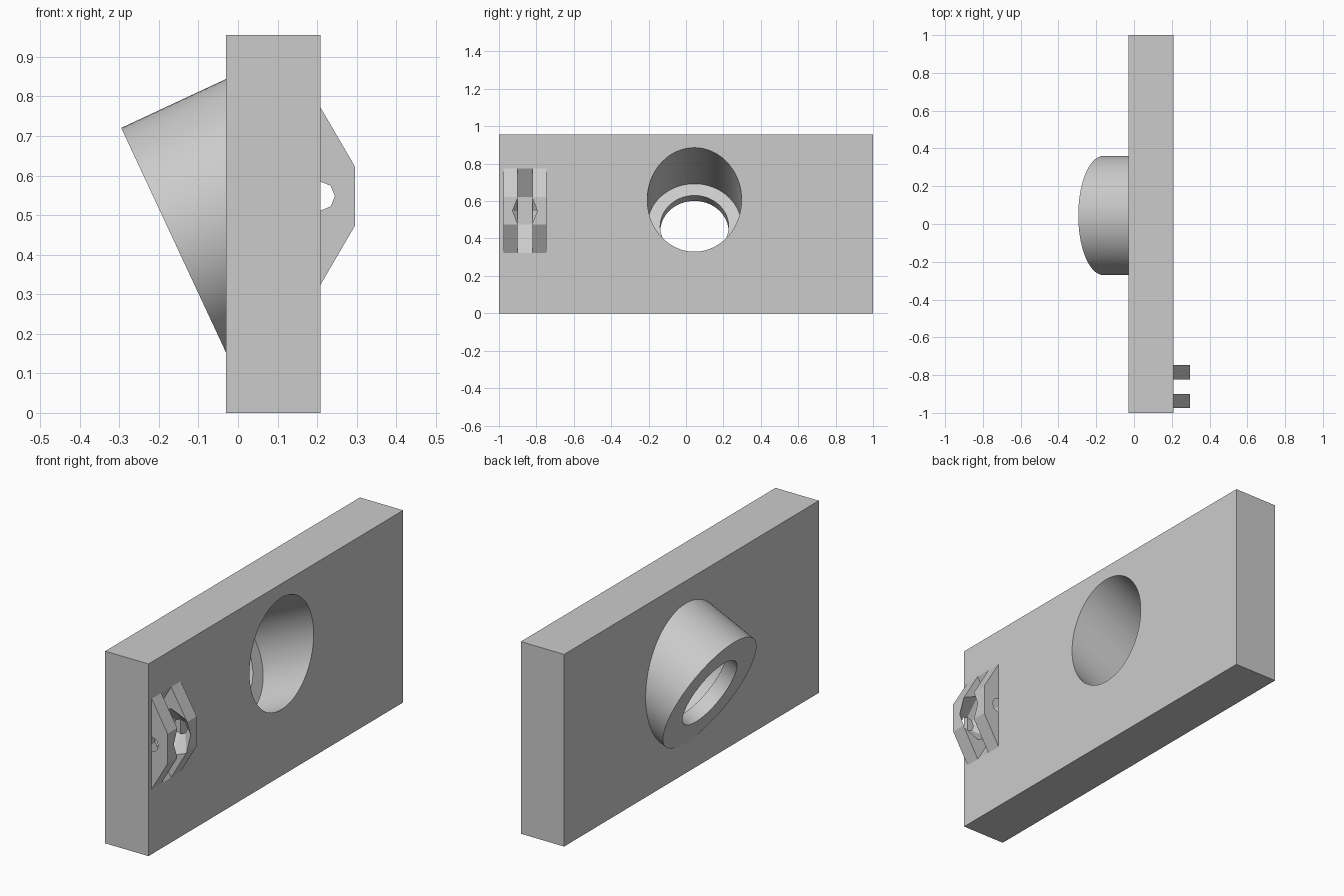
import bpy
import bmesh
from math import cos, sin, radians
from mathutils import Vector

cube = bpy.data.objects.get("Cube")
if cube:
    bpy.data.objects.remove(cube, do_unlink=True)

grey = bpy.data.materials.new("light grey")
grey.use_nodes = True
colour = (0.6, 0.6, 0.6, 1)
grey.diffuse_color = colour
grey.node_tree.nodes["Principled BSDF"].inputs["Base Color"].default_value = colour


def make_object(name, bm):
    bmesh.ops.recalc_face_normals(bm, faces=bm.faces)
    mesh = bpy.data.meshes.new(name)
    bm.to_mesh(mesh)
    bm.free()
    mesh.materials.append(grey)
    obj = bpy.data.objects.new(name, mesh)
    bpy.context.collection.objects.link(obj)
    return obj


def prism(name, profile, y0, y1):
    """Extrude an xz profile from y0 to y1."""
    bm = bmesh.new()
    face = bm.faces.new([bm.verts.new((x, y0, z)) for x, z in profile])
    new = bmesh.ops.extrude_face_region(bm, geom=[face])["geom"]
    verts = [v for v in new if isinstance(v, bmesh.types.BMVert)]
    bmesh.ops.translate(bm, verts=verts, vec=(0, y1 - y0, 0))
    return make_object(name, bm)


def rod(name, start, end, r1, r2, sides, trim_x=None):
    """Cylinder or frustum between two points, optionally cut off beyond trim_x."""
    bm = bmesh.new()
    axis = end - start
    bmesh.ops.create_cone(bm, cap_ends=True, segments=sides,
                          radius1=r1, radius2=r2, depth=axis.length)
    turn = Vector((0, 0, 1)).rotation_difference(axis).to_matrix().to_4x4()
    bm.transform(turn)
    bmesh.ops.translate(bm, verts=bm.verts, vec=(start + end) / 2)
    if trim_x is not None:
        cut = bmesh.ops.bisect_plane(bm, geom=bm.verts[:] + bm.edges[:] + bm.faces[:],
                                     plane_co=(trim_x, 0, 0), plane_no=(1, 0, 0),
                                     clear_outer=True)["geom_cut"]
        edges = [e for e in cut if isinstance(e, bmesh.types.BMEdge)]
        bmesh.ops.contextual_create(bm, geom=edges)
    return make_object(name, bm)


def combine(body, tool, operation):
    mod = body.modifiers.new(operation.lower(), 'BOOLEAN')
    mod.operation = operation
    mod.solver = 'EXACT'
    mod.object = tool
    bpy.context.view_layer.objects.active = body
    bpy.ops.object.modifier_apply(modifier=mod.name)
    bpy.data.objects.remove(tool, do_unlink=True)


# Flat rectangular plate
back, front, height = -0.03, 0.208, 0.955
plate = prism("mounting_plate", [(back, 0), (front, 0), (front, height), (back, height)], -1, 1)

# Tilted socket on the back, with a wide bore and a narrower lip opening
tilt = radians(25)
axis = Vector((cos(tilt), 0, sin(tilt)))
mouth = Vector((-0.162, 0.045, 0.435))
combine(plate, rod("socket", mouth, mouth + axis * 0.9, 0.315, 0.315, 96, 0.08), 'UNION')
combine(plate, rod("bore", mouth + axis * 0.069, mouth + axis * 0.9, 0.252, 0.252, 96), 'DIFFERENCE')
combine(plate, rod("lip_hole", mouth - axis * 0.1, mouth + axis * 0.2, 0.183, 0.183, 96), 'DIFFERENCE')

# Hinge knuckles: half-hexagon block, split by a slot sunk into the plate
reach, top, bottom = 0.088, 0.773, 0.323
upper, lower = 0.622, 0.474
tip, floor = front + reach, front - reach
combine(plate, prism("knuckles", [(0.1, top), (front, top), (tip, upper), (tip, lower),
                                  (front, bottom), (0.1, bottom)], -0.975, -0.747), 'UNION')
combine(plate, prism("slot", [(floor, upper), (floor, lower), (front, bottom), (0.4, bottom),
                              (0.4, top), (front, top)], -0.9, -0.822), 'DIFFERENCE')

# Countersunk octagonal pin holes, widening towards the slot
pivot_z = (top + bottom) / 2
for inner, outer in ((-0.9, -0.975), (-0.822, -0.747)):
    combine(plate, rod("pin_hole", Vector((front, inner, pivot_z)),
                       Vector((front, outer, pivot_z)), 0.117, 0.037, 8), 'DIFFERENCE')

# Smooth the round walls, keep the edges crisp
bpy.ops.object.select_all(action='DESELECT')
plate.select_set(True)
bpy.context.view_layer.objects.active = plate
bpy.ops.object.shade_smooth_by_angle(angle=radians(25))
